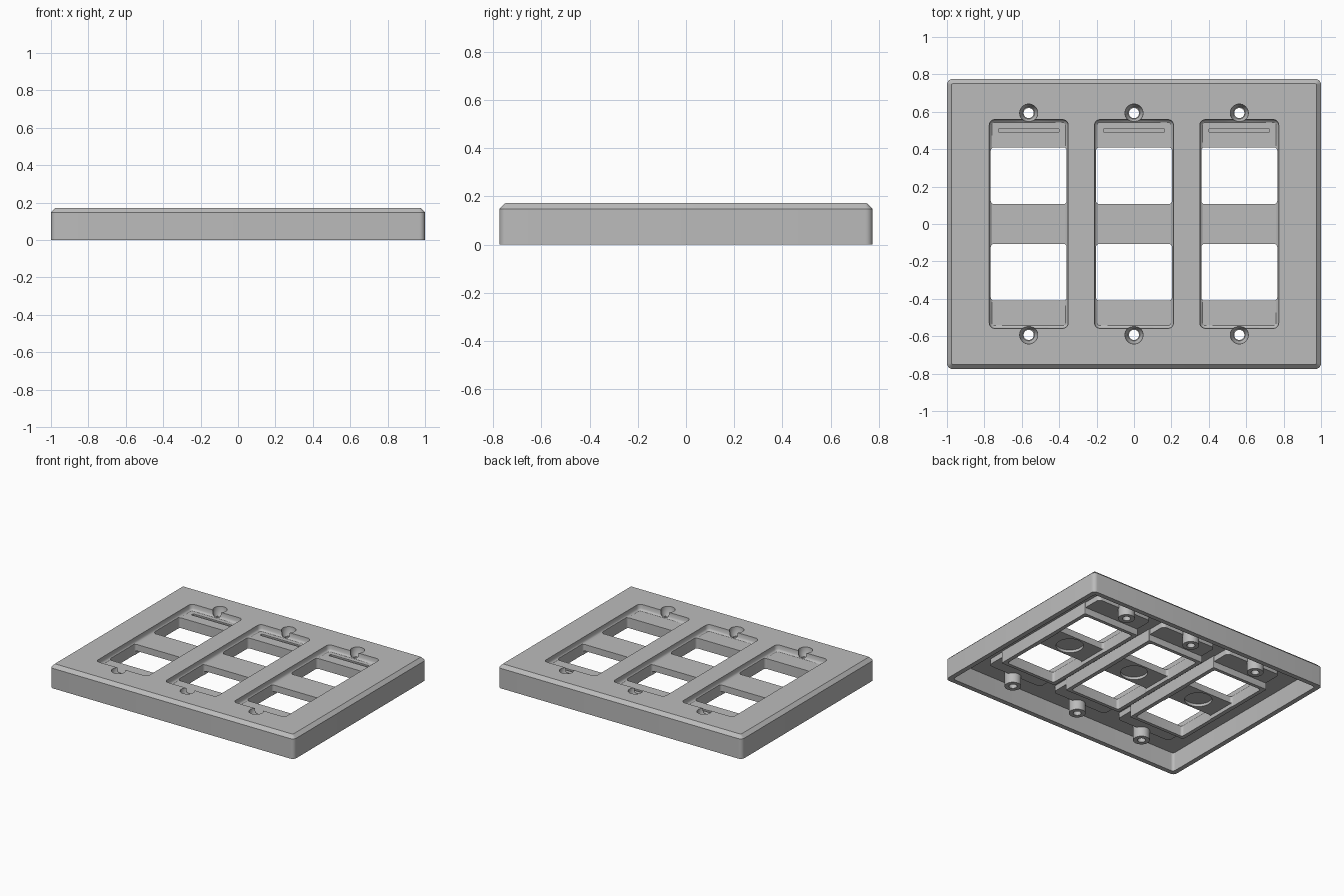
import bpy, bmesh, math

if "Cube" in bpy.data.objects:
    bpy.data.objects.remove(bpy.data.objects["Cube"], do_unlink=True)

grey = bpy.data.materials.new("plain_grey")
grey.use_nodes = True
grey.diffuse_color = (0.5, 0.5, 0.5, 1)
grey.node_tree.nodes["Principled BSDF"].inputs["Base Color"].default_value = (0.5, 0.5, 0.5, 1)

TOP = 0.172
FLOOR = 0.128
GANGS = (-0.563, 0, 0.563)


def prism(name, cx, cy, hx, hy, radius, sections, steps=6):
    """Rounded rectangle lofted through (z, inset) sections."""
    bm = bmesh.new()
    loops = []
    for z, inset in sections:
        r = max(radius - inset, 0.003)
        ax, ay = hx - inset - r, hy - inset - r
        ring = []
        for k, (sx, sy) in enumerate(((1, 1), (-1, 1), (-1, -1), (1, -1))):
            for i in range(steps + 1):
                a = math.pi / 2 * (k + i / steps)
                ring.append(bm.verts.new((cx + sx * ax + r * math.cos(a),
                                          cy + sy * ay + r * math.sin(a), z)))
        loops.append(ring)
    n = len(loops[0])
    for low, high in zip(loops, loops[1:]):
        for i in range(n):
            j = (i + 1) % n
            bm.faces.new((low[i], low[j], high[j], high[i]))
    bm.faces.new(loops[0][::-1])
    bm.faces.new(loops[-1])
    bmesh.ops.remove_doubles(bm, verts=bm.verts, dist=1e-5)
    bmesh.ops.recalc_face_normals(bm, faces=bm.faces)
    mesh = bpy.data.meshes.new(name)
    bm.to_mesh(mesh)
    bm.free()
    mesh.materials.append(grey)
    obj = bpy.data.objects.new(name, mesh)
    bpy.context.collection.objects.link(obj)
    return obj


def disc(name, cx, cy, r, sections):
    return prism(name, cx, cy, r + 1e-6, r + 1e-6, r, sections, 8)


def combine(target, tool, operation):
    tool.hide_render = True
    mod = target.modifiers.new(tool.name, 'BOOLEAN')
    mod.operation = operation
    mod.solver = 'EXACT'
    mod.object = tool
    bpy.context.view_layer.objects.active = target
    bpy.ops.object.modifier_apply(modifier=mod.name)
    bpy.data.objects.remove(tool, do_unlink=True)


# Chamfered hollow shell
plate = prism("wall_plate", 0, 0, 1, 0.775, 0.03, [(0, 0), (0.148, 0), (TOP, 0.025)])
combine(plate, prism("shell_cavity", 0, 0, 0.965, 0.74, 0.02, [(-0.05, 0), (0.14, 0)]), 'DIFFERENCE')

# Solid parts under the plate
for x in GANGS:
    combine(plate, prism("pocket_pad", x, 0, 0.226, 0.577, 0.03, [(0.1, 0), (0.155, 0)]), 'UNION')
    combine(plate, prism("window_frame", x, 0, 0.232, 0.435, 0.005, [(0.052, 0), (0.15, 0)]), 'UNION')
    for side in (-1, 1):
        combine(plate, disc("screw_boss", x, side * 0.593, 0.056, [(0.028, 0), (0.152, 0)]), 'UNION')

# Pockets, windows, screw holes and recesses
for x in GANGS:
    combine(plate, prism("pocket", x, 0, 0.212, 0.559, 0.03,
                         [(FLOOR, 0.016), (0.134, 0.007), (0.143, 0.002), (0.2, 0)]), 'DIFFERENCE')
    combine(plate, prism("divider_recess", x, 0, 0.2, 0.2, 0.005, [(-0.02, 0), (0.08, 0)]), 'DIFFERENCE')
    combine(plate, disc("round_recess", x, 0, 0.092, [(0.07, 0), (0.1, 0)]), 'DIFFERENCE')
    for side in (-1, 1):
        y = side * 0.593
        combine(plate, prism("window", x, side * 0.258, 0.203, 0.152, 0.018,
                             [(-0.03, 0), (0.21, 0)]), 'DIFFERENCE')
        combine(plate, disc("screw_seat", x, y, 0.05,
                            [(0.11, 0.018), (0.135, 0.003), (0.215, 0)]), 'DIFFERENCE')
        combine(plate, disc("screw_hole", x, y, 0.027, [(-0.04, 0), (0.16, 0)]), 'DIFFERENCE')
    combine(plate, prism("label_slot", x, 0.5, 0.162, 0.011, 0.006,
                         [(0.117, 0), (0.16, 0)], 3), 'DIFFERENCE')

bpy.ops.object.select_all(action='DESELECT')
plate.select_set(True)
bpy.context.view_layer.objects.active = plate
bpy.ops.object.shade_smooth_by_angle(angle=math.radians(30))
